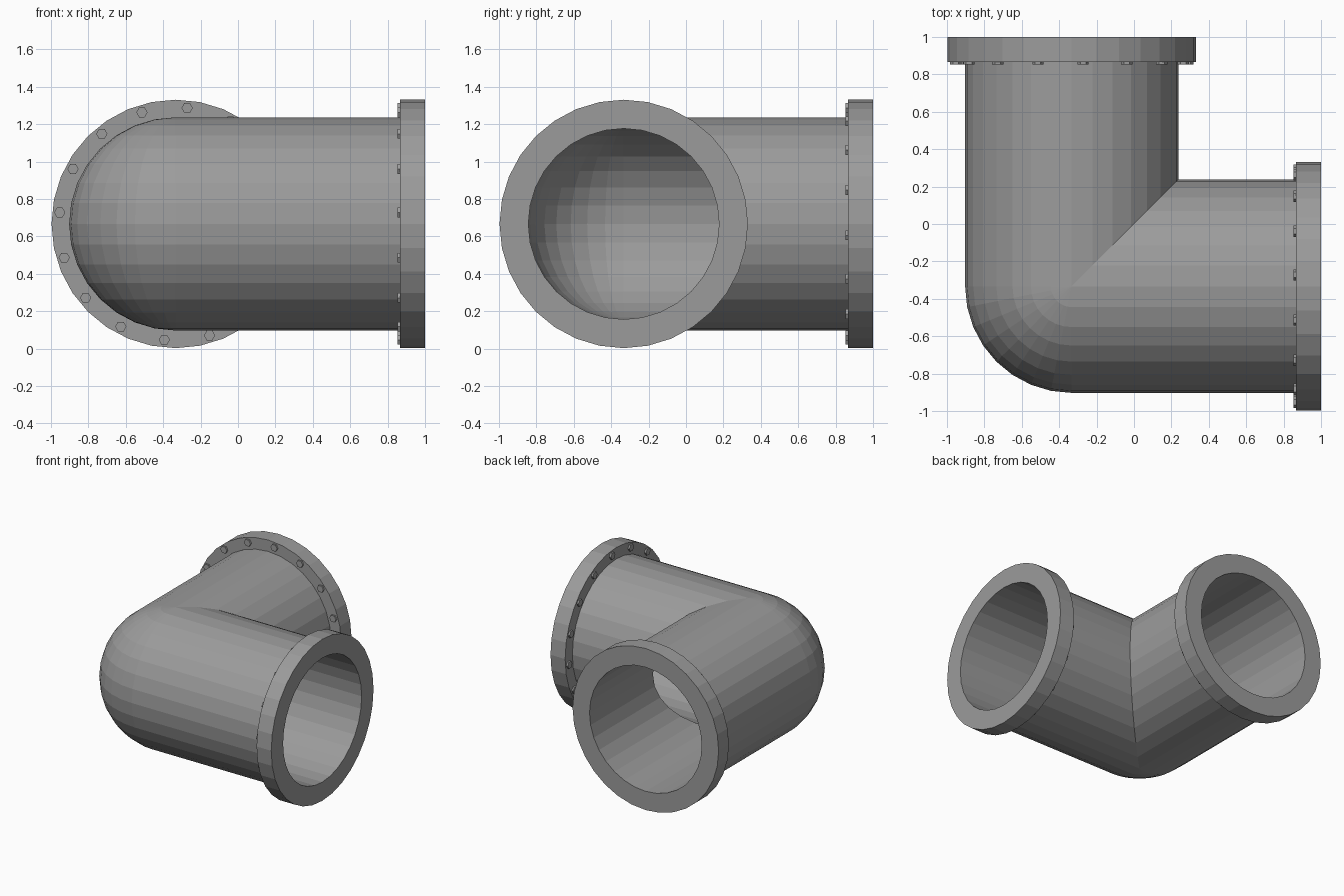
import bpy, bmesh
from math import sin, cos, pi

SEG = 32                    # sides of the pipe
C, H = -0.333, 0.667        # axis offset in plan, axis height
R_IN, R_PIPE, R_FLANGE = 0.51, 0.57, 0.664
X_FLANGE, X_END = 0.867, 1.0
BOLTS, R_BOLT_CIRCLE, R_BOLT, BOLT_HEIGHT = 16, 0.623, 0.03, 0.014

cube = bpy.data.objects.get("Cube")
if cube:
    bpy.data.objects.remove(cube)

steel = bpy.data.materials.new("grey steel")
steel.use_nodes = True
colour = (0.33, 0.33, 0.33, 1)
steel.diffuse_color = colour
steel.node_tree.nodes["Principled BSDF"].inputs["Base Color"].default_value = colour


def finish(name, bm):
    bmesh.ops.remove_doubles(bm, verts=bm.verts, dist=0.0005)
    bmesh.ops.recalc_face_normals(bm, faces=bm.faces)
    mesh = bpy.data.meshes.new(name)
    bm.to_mesh(mesh)
    bm.free()
    mesh.materials.append(steel)
    bpy.context.collection.objects.link(bpy.data.objects.new(name, mesh))


def bridge(bm, a, b, closed=True):
    """Join two rows of vertices with faces, dropping repeated points."""
    n = len(a)
    for i in range(n if closed else n - 1):
        j = (i + 1) % n
        face = list(dict.fromkeys((a[i], a[j], b[j], b[i])))
        points = [v.co for v in face]
        if len(face) > 2 and (points[0] - points[-1]).length > 1e-5:
            bm.faces.new(face)
        elif len(face) > 3:
            bm.faces.new(face[:3])


def place(swap, along, across, z):
    """Point on the right leg, or on the back leg when swapped."""
    return (across, along, z) if swap else (along, across, z)


def ring(bm, swap, r, along):
    """Pipe cross-section; along gives the distance for each sideways offset."""
    angles = [2 * pi * i / SEG for i in range(SEG)]
    return [bm.verts.new(place(swap, along(r * cos(a)), C + r * cos(a), H + r * sin(a)))
            for a in angles]


def add_wall(bm, r):
    # Two straight legs meeting at a mitre on the inside of the bend
    for swap in (False, True):
        bridge(bm, ring(bm, swap, r, lambda u: C + max(0, u)),
               ring(bm, swap, r, lambda u: X_FLANGE))
    # Rounded outer corner, swept about the vertical axis
    steps = SEG // 4
    rows = []
    for k in range(steps + 1):
        t = pi + pi / 2 * k / steps
        row = []
        for i in range(SEG // 2 + 1):
            a = -pi / 2 + 2 * pi * i / SEG
            row.append(bm.verts.new((C + r * cos(a) * cos(t), C + r * cos(a) * sin(t), H + r * sin(a))))
        rows.append(row)
    for a, b in zip(rows, rows[1:]):
        bridge(bm, a, b, closed=False)


# Elbow pipe: outer wall and bore, joined at the mouths
bm = bmesh.new()
for radius in (R_PIPE, R_IN):
    add_wall(bm, radius)
for swap in (False, True):
    bridge(bm, ring(bm, swap, R_PIPE, lambda u: X_FLANGE),
           ring(bm, swap, R_IN, lambda u: X_FLANGE))
finish("elbow_pipe", bm)

for swap, side in ((False, "right"), (True, "back")):
    # Flange ring
    bm = bmesh.new()
    profile = [(R_IN, X_FLANGE), (R_FLANGE, X_FLANGE), (R_FLANGE, X_END), (R_IN, X_END)]
    rings = [ring(bm, swap, r, lambda u, x=x: x) for r, x in profile]
    for k in range(len(rings)):
        bridge(bm, rings[k], rings[(k + 1) % len(rings)])
    finish(side + "_flange", bm)

    # Hexagonal bolt heads on the inner face of the flange
    bm = bmesh.new()
    for k in range(BOLTS):
        a = 2 * pi * (k - 0.25) / BOLTS
        across, up = C + R_BOLT_CIRCLE * cos(a), H + R_BOLT_CIRCLE * sin(a)
        ends = [[bm.verts.new(place(swap, x, across + R_BOLT * cos(pi * i / 3),
                                    up + R_BOLT * sin(pi * i / 3))) for i in range(6)]
                for x in (X_FLANGE - BOLT_HEIGHT, X_FLANGE)]
        bridge(bm, *ends)
        for end in ends:
            bm.faces.new(end)
    finish(side + "_flange_bolts", bm)
